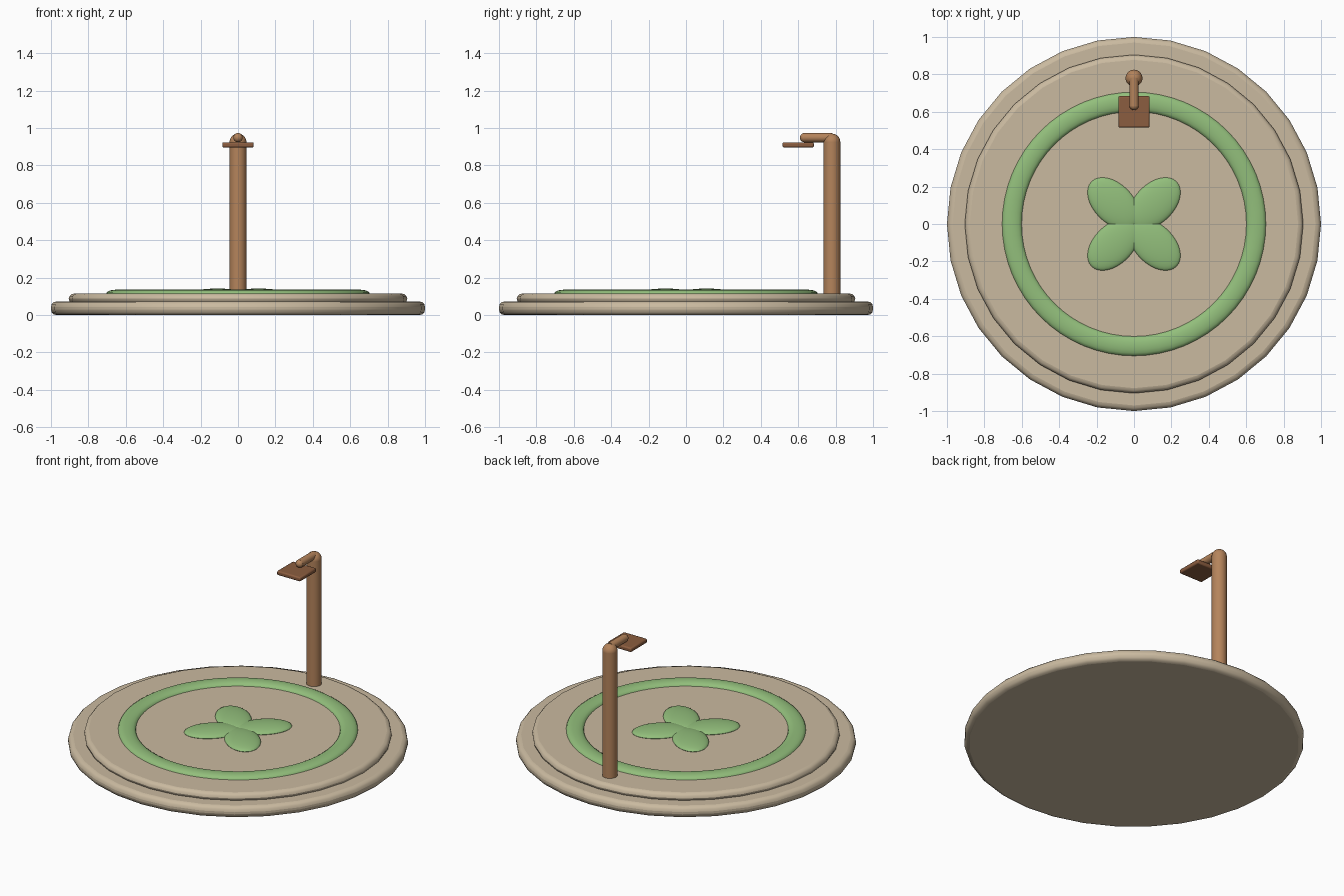
import bpy
import math

cube = bpy.data.objects.get("Cube")
if cube:
    bpy.data.objects.remove(cube, do_unlink=True)


def material(name, rgb):
    m = bpy.data.materials.new(name)
    m.use_nodes = True
    m.diffuse_color = (*rgb, 1)
    m.node_tree.nodes["Principled BSDF"].inputs["Base Color"].default_value = (*rgb, 1)
    return m


stone = material("sandstone", (0.59, 0.49, 0.35))
green = material("leaf green", (0.29, 0.52, 0.20))
wood = material("light wood", (0.46, 0.23, 0.105))
dark_wood = material("dark wood", (0.26, 0.11, 0.05))


def finish(name, mat, bevel=0, segments=3):
    """Name, colour, bevel and smooth the active object."""
    ob = bpy.context.object
    ob.name = name
    ob.data.materials.append(mat)
    bpy.ops.object.transform_apply(location=False, rotation=True, scale=True)
    if bevel:
        mod = ob.modifiers.new("Bevel", "BEVEL")
        mod.width = bevel
        mod.segments = segments
        mod.limit_method = "ANGLE"
        mod.angle_limit = math.radians(40)
    bpy.ops.object.shade_smooth_by_angle(angle=math.radians(40))
    return ob


def disc(name, radius, bottom, top, bevel):
    bpy.ops.mesh.primitive_cylinder_add(
        vertices=32, radius=radius, depth=top - bottom, location=(0, 0, (top + bottom) / 2))
    finish(name, stone, bevel)


def ball(name, mat, location, scale, turn=0):
    bpy.ops.mesh.primitive_uv_sphere_add(
        segments=32, ring_count=16, location=location, rotation=(0, 0, turn))
    bpy.context.object.scale = scale
    finish(name, mat)


# Stepped round base
disc("base_disc", 1.0, 0.0, 0.073, 0.03)
disc("upper_disc", 0.905, 0.06, 0.115, 0.03)

# Flattened ring
bpy.ops.mesh.primitive_torus_add(
    major_segments=64, minor_segments=16, major_radius=0.653, minor_radius=0.052,
    location=(0, 0, 0.115))
bpy.context.object.scale.z = 0.4
finish("green_ring", green)

# Four petals on the diagonals
for i in range(4):
    turn = math.radians(45 + 90 * i)
    reach = 0.156
    ball(f"petal_{i + 1}", green,
         (reach * math.cos(turn), reach * math.sin(turn), 0.117),
         (0.165, 0.105, 0.025), turn)

# Post with rounded top
bpy.ops.mesh.primitive_cylinder_add(
    vertices=24, radius=0.045, depth=0.83, location=(0, 0.78, 0.51))
finish("post", wood)
ball("post_cap", wood, (0, 0.78, 0.925), (0.045, 0.045, 0.045))

# Arm reaching forward
bpy.ops.mesh.primitive_cylinder_add(
    vertices=24, radius=0.025, depth=0.15, location=(0, 0.705, 0.949),
    rotation=(math.pi / 2, 0, 0))
finish("arm", wood)
ball("arm_tip", wood, (0, 0.634, 0.949), (0.025, 0.025, 0.025))

# Hanging plate
bpy.ops.mesh.primitive_cube_add(size=1, location=(0, 0.6, 0.91))
bpy.context.object.scale = (0.168, 0.168, 0.028)
finish("hanging_plate", dark_wood, 0.008, 2)
